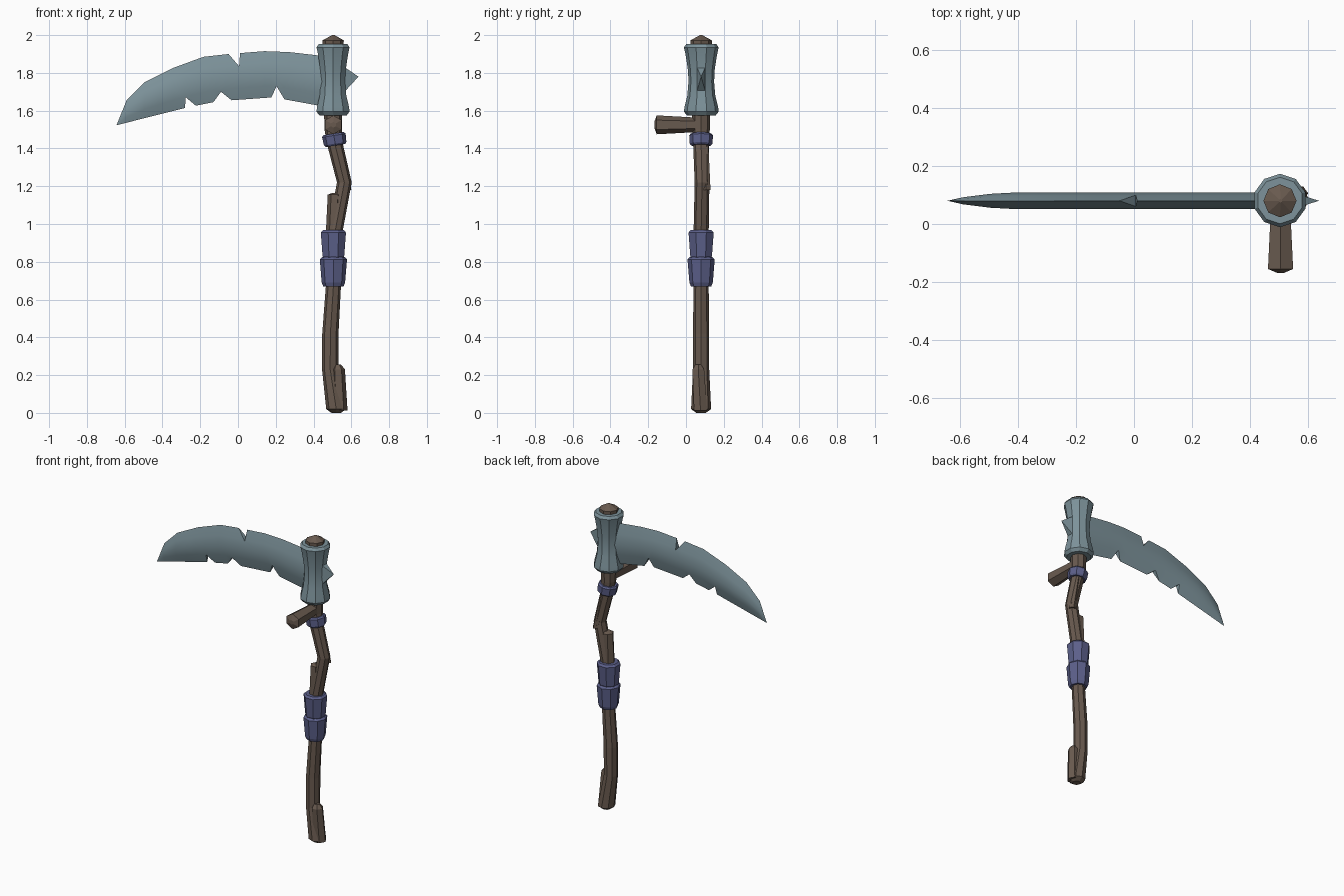
import bpy, bmesh, math
from mathutils import Matrix

if "Cube" in bpy.data.objects:
    bpy.data.objects.remove(bpy.data.objects["Cube"])


def material(name, rgb):
    m = bpy.data.materials.new(name)
    m.diffuse_color = (*rgb, 1)
    m.use_nodes = True
    m.node_tree.nodes["Principled BSDF"].inputs["Base Color"].default_value = m.diffuse_color
    return m


STEEL = material("steel", (0.205, 0.290, 0.325))
WOOD = material("brown wood", (0.140, 0.102, 0.078))
CLOTH = material("blue cloth", (0.107, 0.117, 0.255))
Y = 0.08  # depth of the handle axis


def finish(name, bm, mat, smooth=None):
    bmesh.ops.recalc_face_normals(bm, faces=bm.faces)
    me = bpy.data.meshes.new(name)
    bm.to_mesh(me)
    bm.free()
    me.materials.append(mat)
    ob = bpy.data.objects.new(name, me)
    bpy.context.collection.objects.link(ob)
    if smooth:
        me.shade_smooth()
        me.set_sharp_from_angle(angle=math.radians(smooth))
    return ob


def tube(name, rings, n, mat, phase=0.0, matrix=None, smooth=None):
    """Loft n-sided horizontal rings given as (x, y, z, radius)."""
    bm = bmesh.new()
    loops = []
    for x, y, z, r in rings:
        loops.append([bm.verts.new((x + r * math.cos(2 * math.pi * (i + phase) / n),
                                    y + r * math.sin(2 * math.pi * (i + phase) / n), z))
                      for i in range(n)])
    for a, b in zip(loops, loops[1:]):
        for i in range(n):
            j = (i + 1) % n
            bm.faces.new((a[i], a[j], b[j], b[i]))
    bm.faces.new(loops[0])
    bm.faces.new(loops[-1])
    if matrix:
        bm.transform(matrix)
    return finish(name, bm, mat, smooth)


# Crooked wooden handle running through the head
tube("handle", [(.52, Y, 0, .025), (.52, Y, .02, .053), (.488, Y, .23, .043), (.489, Y, .42, .043),
                (.505, Y, .67, .04), (.512, Y, .95, .04), (.563, Y + .005, 1.22, .039),
                (.514, Y, 1.42, .042), (.504, Y, 1.5, .046), (.503, Y, 1.9, .055),
                (.503, Y, 1.972, .057), (.505, Y, 2.0, .006)], 8, WOOD)

# Broken branch stumps on the handle
tube("lower_stump", [(.54, .077, .012, .04), (.53, .065, .23, .036), (.528, .065, .255, .018)], 6, WOOD)
tube("middle_stump", [(.502, Y, .93, .038), (.511, Y, 1.155, .036), (.52, Y, 1.165, .02)], 6, WOOD)
tube("upper_stump", [(.575, .106, 1.18, .025), (.53, .1, 1.41, .02)], 5, WOOD)

# Side peg pointing forward
tube("side_peg", [(0, 0, -.02, .036), (0, 0, .235, .05), (0, 0, .248, .015)], 6, WOOD,
     matrix=Matrix.Translation((.505, Y, 1.525)) @ Matrix.Rotation(math.pi / 2, 4, 'X')
     @ Matrix.Rotation(math.pi / 6, 4, 'Z'))

# Cloth grip wraps and tilted binding
for name, z, h in (("lower_wrap", .67, .155), ("upper_wrap", .81, .157)):
    tube(name, [(.505, Y, z, .054), (.505, Y, z + .02, .062), (.505, Y, z + h - .012, .072),
                (.505, Y, z + h, .06)], 8, CLOTH, .5 if z > .8 else 0)
tube("binding", [(0, 0, -.032, .052), (0, 0, -.022, .06), (0, 0, .022, .063), (0, 0, .032, .055)], 8, CLOTH,
     matrix=Matrix.Translation((.511, Y, 1.447)) @ Matrix.Rotation(-.16, 4, 'Y'))

# Waisted steel head
head = [(1.575, .076), (1.595, .092), (1.62, .089), (1.68, .074), (1.75, .068), (1.81, .070),
        (1.87, .079), (1.91, .086), (1.935, .092), (1.952, .08)]
tube("steel_head", [(.503, Y + .001, z, r) for z, r in head], 10, STEEL, .5, smooth=25)

# Back spike: pyramid coming out of the head
bm = bmesh.new()
tip = bm.verts.new((.638, Y, 1.78))
base = [bm.verts.new((.55, Y + y, z)) for y, z in ((-.027, 1.685), (.027, 1.685), (.027, 1.84), (-.027, 1.84))]
for i in range(4):
    bm.faces.new((base[i], base[(i + 1) % 4], tip))
bm.faces.new(base)
finish("back_spike", bm, STEEL)


# Curved blade: lens section swept from tip to head
def lerp(table, x):
    for (x0, z0), (x1, z1) in zip(table, table[1:]):
        if x <= x1:
            return z0 + (z1 - z0) * (x - x0) / (x1 - x0)
    return table[-1][1]


TOP = [(-.643, 1.523), (-.59, 1.655), (-.495, 1.75), (-.347, 1.825), (-.183, 1.885),
       (-.05, 1.9), (.14, 1.915), (.272, 1.91), (.42, 1.893), (.5, 1.88)]
LOW = [(-.643, 1.523), (-.278, 1.615), (-.13, 1.645), (-.034, 1.655), (.177, 1.67),
       (.246, 1.66), (.42, 1.628), (.5, 1.61)]
THICK = [(-.643, 0), (-.55, .021), (-.42, .028), (.5, .028)]
SECTION = [(0, 0), (.25, .62), (.5, 1), (.75, .62), (1, 0), (.75, -.62), (.5, -1), (.25, -.62)]
bm = bmesh.new()
point = bm.verts.new((-.643, Y, 1.523))
loops = []
for x in sorted({p[0] for p in TOP + LOW[1:] + [(-.42, 0)]})[1:]:
    lo, hi, t = lerp(LOW, x), lerp(TOP, x), lerp(THICK, x)
    loops.append([bm.verts.new((x, Y + t * s, lo + (hi - lo) * f)) for f, s in SECTION])
for i in range(8):
    j = (i + 1) % 8
    bm.faces.new((point, loops[0][i], loops[0][j]))
    for a, b in zip(loops, loops[1:]):
        bm.faces.new((a[i], a[j], b[j], b[i]))
bm.faces.new(loops[-1])
blade = finish("blade", bm, STEEL)

# Notches broken out of the blade edges: (edge left, deepest point, edge right)
NOTCHES = [((-.05, 1.9), (.006, 1.835), (.011, 1.905)),
           ((.177, 1.67), (.204, 1.73), (.246, 1.66)),
           ((-.13, 1.645), (-.09, 1.70), (-.034, 1.655)),
           ((-.28, 1.615), (-.278, 1.672), (-.225, 1.628))]
bm = bmesh.new()
for a, d, b in NOTCHES:
    pts = [d] + [(d[0] + (p[0] - d[0]) * 1.3, d[1] + (p[1] - d[1]) * 1.3) for p in (a, b)]
    f, k = ([bm.verts.new((x, Y + y, z)) for x, z in pts] for y in (-.1, .1))
    bm.faces.new(f)
    bm.faces.new(k)
    for i in range(3):
        bm.faces.new((f[i], f[(i + 1) % 3], k[(i + 1) % 3], k[i]))
cutter = finish("notch_cutter", bm, STEEL)
cutter.hide_render = True
mod = blade.modifiers.new("notches", 'BOOLEAN')
mod.operation, mod.object, mod.solver = 'DIFFERENCE', cutter, 'EXACT'
bpy.context.view_layer.update()
cut = bpy.data.meshes.new_from_object(blade.evaluated_get(bpy.context.evaluated_depsgraph_get()))
blade.modifiers.clear()
blade.data = cut
cut.shade_smooth()
cut.set_sharp_from_angle(angle=math.radians(30))
bpy.data.objects.remove(cutter)
